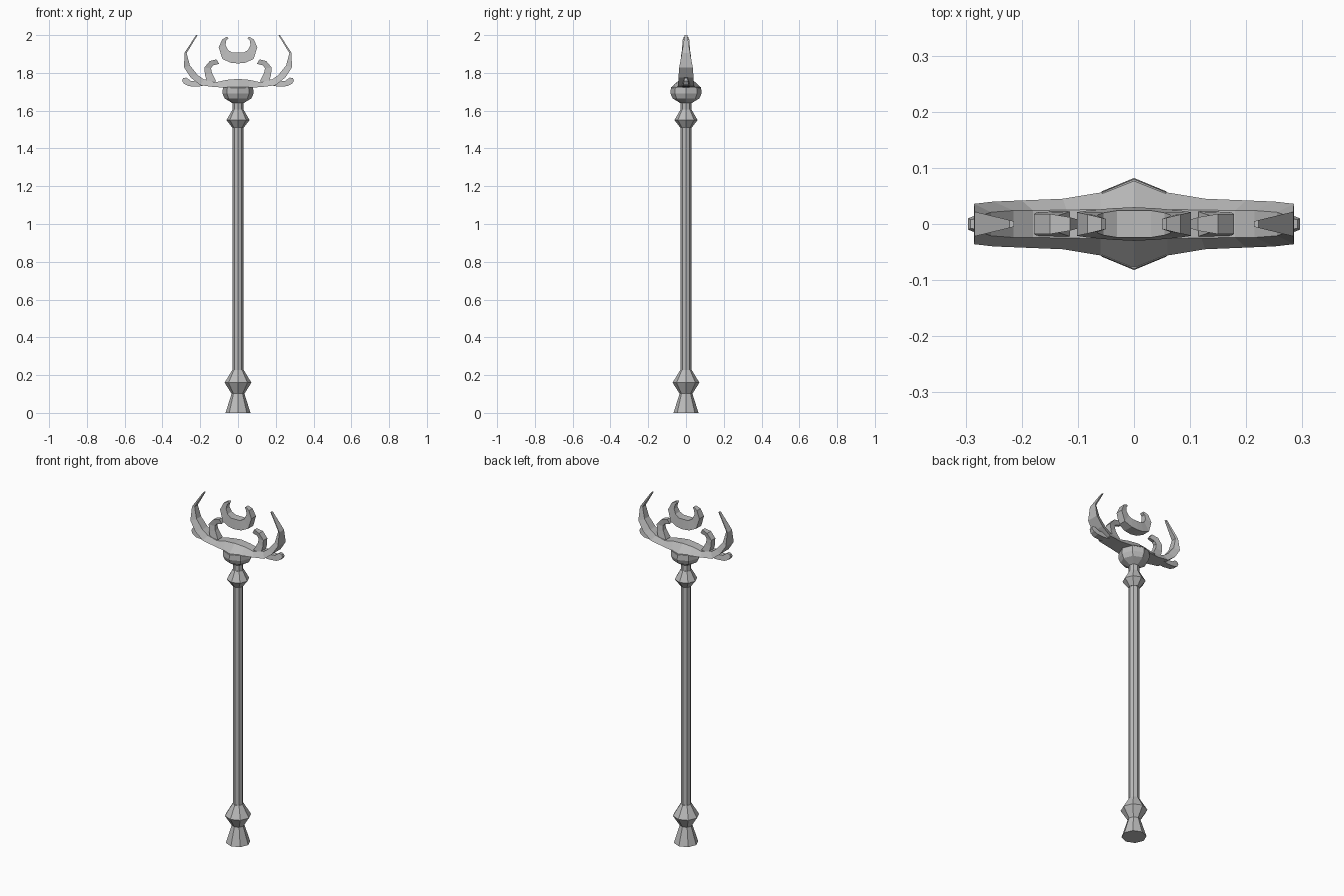
import bpy, bmesh, math

cube = bpy.data.objects.get("Cube")
if cube:
    bpy.data.objects.remove(cube, do_unlink=True)

grey = bpy.data.materials.new("plain grey")
grey.use_nodes = True
colour = (0.5, 0.5, 0.5, 1)
grey.diffuse_color = colour
grey.node_tree.nodes["Principled BSDF"].inputs["Base Color"].default_value = colour


def finish(name, bm):
    bmesh.ops.recalc_face_normals(bm, faces=bm.faces)
    mesh = bpy.data.meshes.new(name)
    bm.to_mesh(mesh)
    bm.free()
    mesh.materials.append(grey)
    obj = bpy.data.objects.new(name, mesh)
    bpy.context.collection.objects.link(obj)
    return obj


def loft(bm, rings):
    """Skin a list of equal vertex rings and cap both ends."""
    for a, b in zip(rings, rings[1:]):
        n = len(a)
        for i in range(n):
            j = (i + 1) % n
            bm.faces.new((a[i], a[j], b[j], b[i]))
    bm.faces.new(rings[0])
    bm.faces.new(rings[-1][::-1])


def turned(name, profile, sides=8):
    """Faceted turned part from (radius, height) pairs."""
    bm = bmesh.new()
    turn = math.tau / sides
    loft(bm, [[bm.verts.new((r * math.cos(i * turn), r * math.sin(i * turn), z))
               for i in range(sides)] for r, z in profile])
    return finish(name, bm)


def horn(name, sections, side):
    """Tapered bar: each section is inner x, z, outer x, z, inner and outer half depth."""
    bm = bmesh.new()
    rings = []
    for xi, zi, xo, zo, di, do in sections:
        corners = ((xi, -di, zi), (xi, di, zi), (xo, do, zo), (xo, -do, zo))
        rings.append([bm.verts.new((side * x, y, z)) for x, y, z in corners])
    loft(bm, rings)
    return finish(name, bm)


# Pole and its turned fittings
turned("shaft", [(.028, .08), (.028, 1.67)])
turned("foot", [(.066, 0), (.033, .105)])
turned("lower_knob", [(.033, .1), (.071, .16), (.03, .228)])
turned("upper_knob", [(.03, 1.51), (.061, 1.55), (.03, 1.605)])
turned("cup", [(.03, 1.64), (.071, 1.645 + .02), (.082, 1.69), (.08, 1.725)])

# Head: one half described, both sides built
arm = [
    (0, 1.768, 0, 1.72, .03, .082),
    (.06, 1.763, .06, 1.722, .026, .056),
    (.12, 1.75, .127, 1.725, .025, .045),
    (.18, 1.765, .2, 1.735, .024, .042),
    (.215, 1.79, .25, 1.775, .024, .04),
    (.255, 1.84, .285, 1.828, .021, .036),
    (.272, 1.905, .284, 1.905, .015, .022),
    (.214, 2, .222, 2, .005, .007),
]
inner_prong = [
    (.115, 1.755, .165, 1.755, .022, .022),
    (.138, 1.8, .175, 1.79, .014, .02),
    (.143, 1.825, .178, 1.828, .012, .018),
    (.132, 1.84, .15, 1.862, .01, .018),
    (.1, 1.848, .114, 1.872, .008, .012),
]
outer_prong = [
    (.17, 1.765, .17, 1.735, .02, .024),
    (.22, 1.756, .215, 1.727, .016, .02),
    (.25, 1.758, .262, 1.73, .014, .018),
    (.274, 1.775, .286, 1.742, .01, .014),
    (.291, 1.772, .296, 1.758, .008, .01),
]
moon = [
    (0, 1.907, 0, 1.85, .024, .03),
    (.03, 1.907, .04, 1.854, .024, .028),
    (.054, 1.922, .083, 1.874, .02, .024),
    (.066, 1.948, .102, 1.936, .016, .021),
    (.062, 1.972, .083, 1.978, .013, .017),
    (.05, 1.984, .058, 1.991, .009, .011),
]
for side, label in ((1, "left"), (-1, "right")):
    horn(label + "_arm", arm, side)
    horn(label + "_inner_prong", inner_prong, side)
    horn(label + "_outer_prong", outer_prong, side)
    horn(label + "_crescent_half", moon, side)
